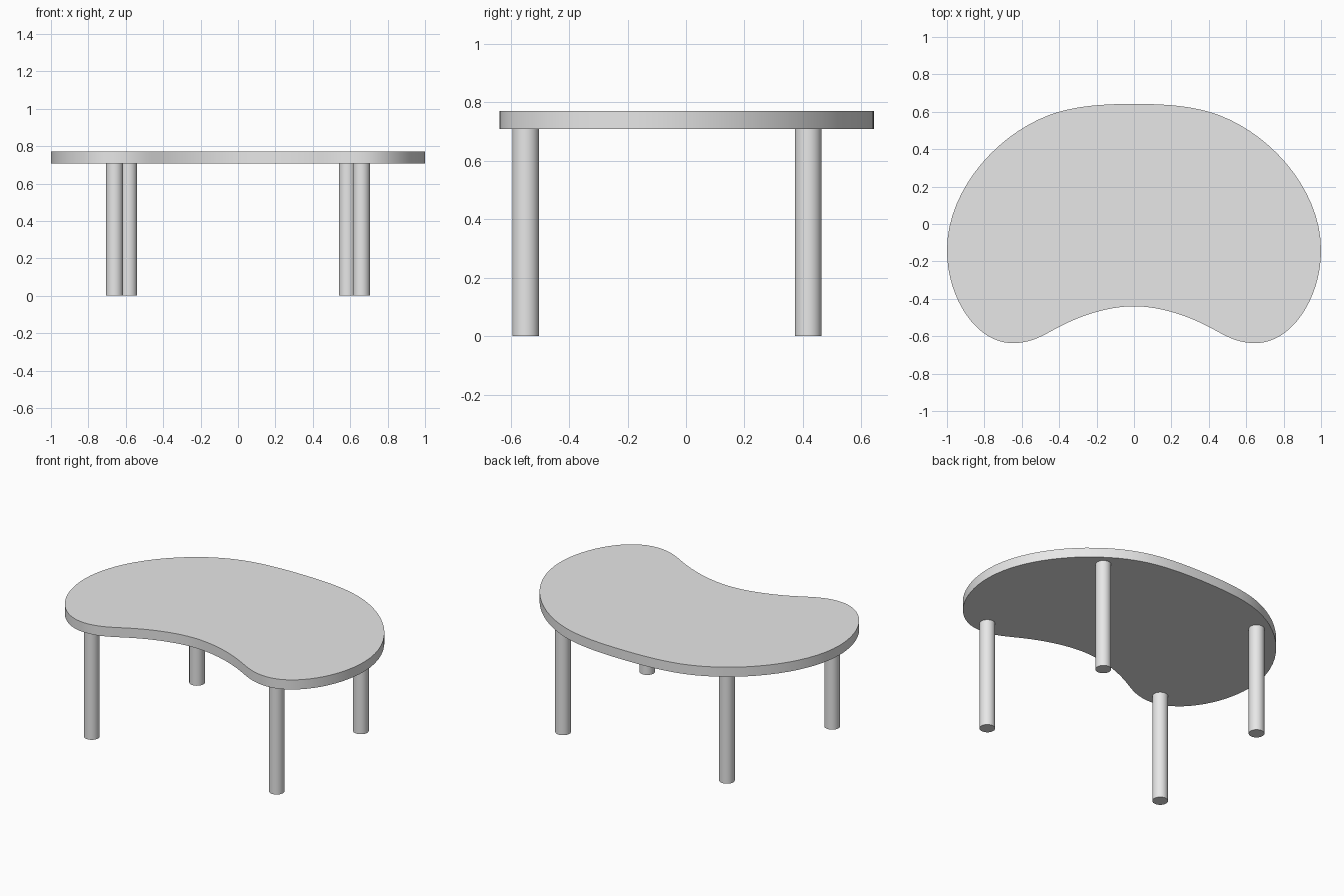
import bpy, bmesh, math
from mathutils import Vector
from mathutils.geometry import interpolate_bezier

if "Cube" in bpy.data.objects:
    bpy.data.objects.remove(bpy.data.objects["Cube"])

TOP_Z, UNDER_Z, LEG_R = 0.77, 0.708, 0.046

grey = bpy.data.materials.new("light grey")
grey.diffuse_color = (0.8, 0.8, 0.8, 1)
grey.use_nodes = True
grey.node_tree.nodes["Principled BSDF"].inputs["Base Color"].default_value = grey.diffuse_color


def finish(obj):
    obj.data.materials.append(grey)
    bpy.ops.object.select_all(action='DESELECT')
    obj.select_set(True)
    bpy.context.view_layer.objects.active = obj
    bpy.ops.object.shade_smooth_by_angle(angle=math.radians(35))


# Right half of the kidney outline: node, handle, handle, node, ...
half = [(0, .642), (.17, .642), (.29, .631), (.40, .60),
        (.70, .515), (1.0, .20), (1.0, -.14),
        (1.0, -.40), (.84, -.637), (.65, -.637),
        (.54, -.637), (.475, -.588), (.40, -.55),
        (.29, -.492), (.14, -.44), (0, -.44)]
pts = []
for i in range(0, len(half) - 1, 3):
    a, b, c, d = (Vector((x, y, 0)) for x, y in half[i:i + 4])
    seg = interpolate_bezier(a, b, c, d, 17)
    pts += seg if i == 0 else seg[1:]
outline = pts + [Vector((-p.x, p.y, 0)) for p in reversed(pts[1:-1])]

# Table top: the outline extruded into a slab
bm = bmesh.new()
face = bm.faces.new([bm.verts.new((p.x, p.y, UNDER_Z)) for p in outline])
ext = bmesh.ops.extrude_face_region(bm, geom=[face], use_keep_orig=True)
for v in ext['geom']:
    if isinstance(v, bmesh.types.BMVert):
        v.co.z = TOP_Z
bmesh.ops.recalc_face_normals(bm, faces=bm.faces)
mesh = bpy.data.meshes.new("table_top")
bm.to_mesh(mesh)
bm.free()
top = bpy.data.objects.new("table_top", mesh)
bpy.context.collection.objects.link(top)
finish(top)

# Four round legs, front pair set slightly wider
for row, x, y in (("front", .66, -.548), ("back", .585, .418)):
    for side, s in (("left", -1), ("right", 1)):
        bpy.ops.mesh.primitive_cylinder_add(
            vertices=32, radius=LEG_R, depth=UNDER_Z,
            location=(s * x, y, UNDER_Z / 2))
        leg = bpy.context.object
        leg.name = f"{row}_{side}_leg"
        finish(leg)
